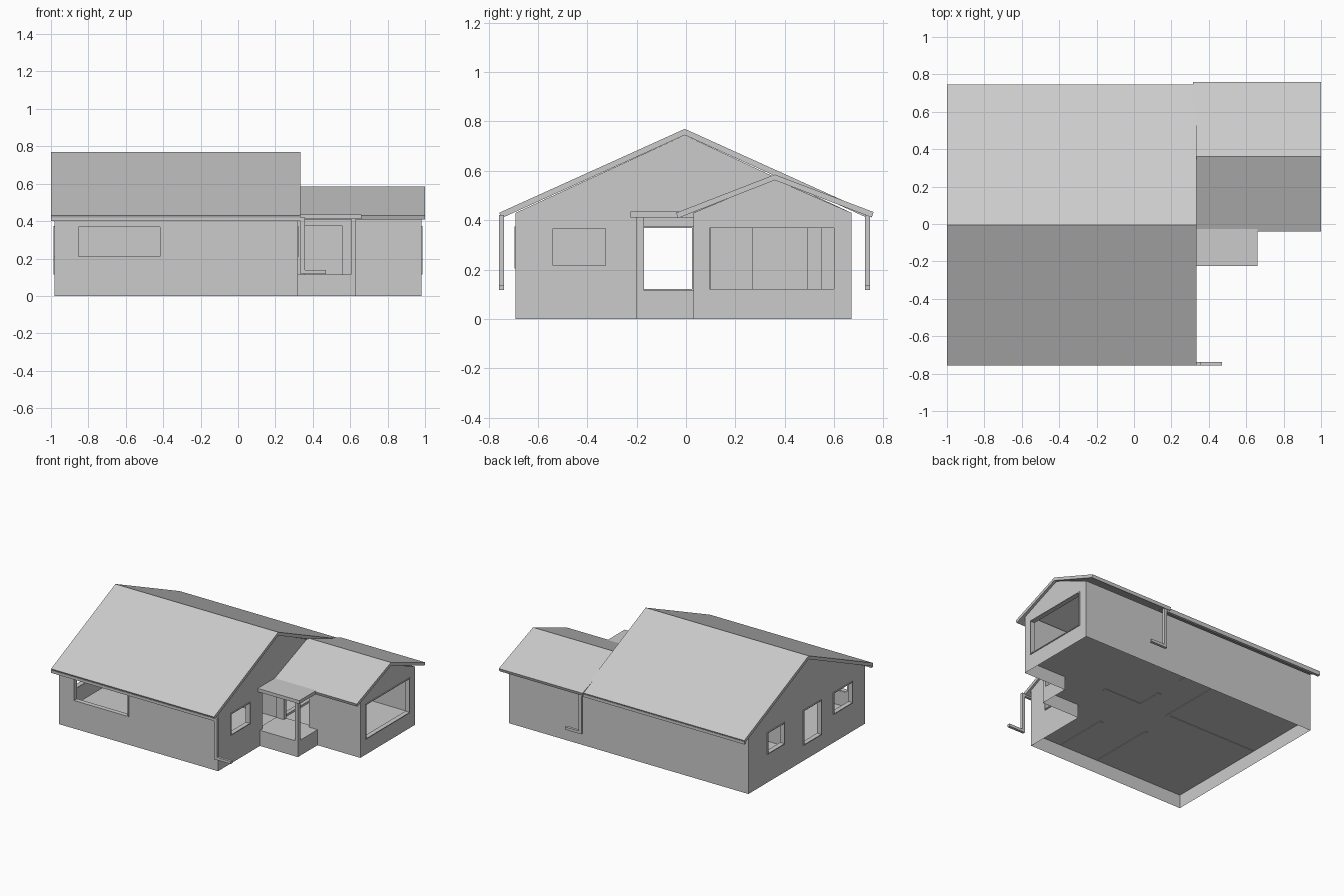
import bpy, bmesh
from mathutils import Vector

if "Cube" in bpy.data.objects:
    bpy.data.objects.remove(bpy.data.objects["Cube"])

grey = bpy.data.materials.new("plain_grey")
grey.diffuse_color = (0.6, 0.6, 0.6, 1)
grey.use_nodes = True
grey.node_tree.nodes["Principled BSDF"].inputs["Base Color"].default_value = grey.diffuse_color


def finish(name, bm, recalc=True):
    if recalc:
        bmesh.ops.recalc_face_normals(bm, faces=bm.faces[:])
    me = bpy.data.meshes.new(name)
    bm.to_mesh(me)
    bm.free()
    me.materials.append(grey)
    ob = bpy.data.objects.new(name, me)
    bpy.context.collection.objects.link(ob)
    return ob


def rect(a0, a1, z0, z1):
    return [(a0, z0), (a1, z0), (a1, z1), (a0, z1)]


def slab(name, axis, pos, thick, outline, holes=()):
    """Flat outline with holes, extruded by thick along the x or y axis."""
    bm = bmesh.new()
    edges = []
    for loop in [outline, *holes]:
        vs = [bm.verts.new((pos, a, z) if axis == 'x' else (a, pos, z)) for a, z in loop]
        edges += [bm.edges.new((vs[i - 1], vs[i])) for i in range(len(vs))]
    d = Vector((1, 0, 0)) if axis == 'x' else Vector((0, 1, 0))
    bmesh.ops.triangle_fill(bm, edges=edges, use_beauty=True, normal=d)
    ext = bmesh.ops.extrude_face_region(bm, geom=bm.faces[:], use_keep_orig=True)
    moved = [g for g in ext['geom'] if isinstance(g, bmesh.types.BMVert)]
    bmesh.ops.translate(bm, verts=moved, vec=d * thick)
    return finish(name, bm)


def box(name, x0, x1, y0, y1, z0, z1):
    return slab(name, 'x', x0, x1 - x0, rect(y0, y1, z0, z1))


def frame(name, axis, pos, out, r):
    """Thin window lining standing slightly proud of the wall."""
    a0, a1, z0, z1 = r
    e = 0.006
    slab(name, axis, pos + out * e, -out * 0.035, rect(*r),
         [rect(a0 + e, a1 - e, z0 + e, z1 - e)])


F, T = 0.10, 0.03          # floor height, wall thickness
EAVE = 0.43

# Foundation skirt and floor
plan = [(-.98, -.69), (.32, -.69), (.32, -.20), (.63, -.20),
        (.63, .03), (.98, .03), (.98, .67), (-.98, .67)]
bm = bmesh.new()
low = [bm.verts.new((x, y, 0)) for x, y in plan]
top = [bm.verts.new((x, y, F)) for x, y in plan]
for i in range(len(plan)):
    bm.faces.new((low[i - 1], low[i], top[i], top[i - 1]))
bm.faces.new(top)
finish("foundation_and_floor", bm, False)
box("porch_step", .32, .63, -.20, .03, F, .115)

# Outer walls with window and door openings
gable = [(-.69, F), (.67, F), (.67, EAVE), (-.005, .745), (-.69, EAVE)]
wing_gable = [(.03, F), (.67, F), (.67, EAVE), (.36, .565), (.03, EAVE)]
front_win = (-.86, -.41, .205, .375)
side_win = (-.545, -.32, .21, .372)
back_win = (.25, .45, .21, .372)
left_door = (-.18, .03, .115, .375)
porch_door = (-.17, .03, .115, .375)
wide_win = (.09, .605, .115, .375)
wing_door = (.355, .56, .115, .375)

slab("front_wall", 'y', -.69, T, rect(-.98, .32, F, EAVE), [rect(*front_win)])
slab("back_wall", 'y', .67, -T, rect(-.98, .98, F, EAVE))
slab("left_gable_wall", 'x', -.98, T, gable,
     [rect(*side_win), rect(*left_door), rect(*back_win)])
slab("right_gable_wall", 'x', .32, -T, gable,
     [rect(*side_win), rect(*porch_door), rect(.10, .55, .115, .375)])
slab("wing_gable_wall", 'x', .98, -T, wing_gable, [rect(*wide_win)])
slab("wing_front_wall", 'y', .03, T, rect(.32, .98, F, EAVE), [rect(*wing_door)])

# Window and door linings
frame("front_window_frame", 'y', -.69, -1, front_win)
frame("right_window_frame", 'x', .32, 1, side_win)
frame("wing_window_frame", 'x', .98, 1, wide_win)
for n, r in (("window", side_win), ("door", left_door), ("rear_window", back_win)):
    frame("left_" + n + "_frame", 'x', -.98, -1, r)

# Room partitions: x0, x1, y0, y1
rooms = [(-.01, .32, .06, .085), (-.01, .015, .06, .27), (-.01, .015, .49, .67),
         (-.97, -.22, .06, .085), (-.245, -.22, .06, .67),
         (-.275, -.25, -.68, -.18), (.045, .07, -.68, -.27)]
for i, (x0, x1, y0, y1) in enumerate(rooms):
    box(f"partition_{i + 1}", x0, x1, y0, y1, F - .004, .42)

# Roofs
slab("main_roof", 'x', -1, 1.333,
     [(-.757, .43), (-.005, .77), (.747, .43), (.738, .408), (-.005, .745), (-.748, .408)])
slab("wing_roof", 'x', .315, .685,
     [(-.04, .43), (.36, .585), (.76, .433), (.753, .411), (.36, .562), (-.033, .408)])

# Porch roof and post
box("porch_roof", .32, .66, -.225, .04, .41, .435)
box("porch_post", .605, .63, -.20, -.17, .115, .41)

# Gutters and downspouts
for side, y0, y1 in (("front", -.757, -.738), ("back", .725, .745)):
    box(side + "_gutter", -1, .333, y0, y1, .40, .42)
    box(side + "_downspout", .335, .357, y0, y1, .118, .42)
    box(side + "_downspout_foot", .357, .47, y0, y1, .118, .138)
